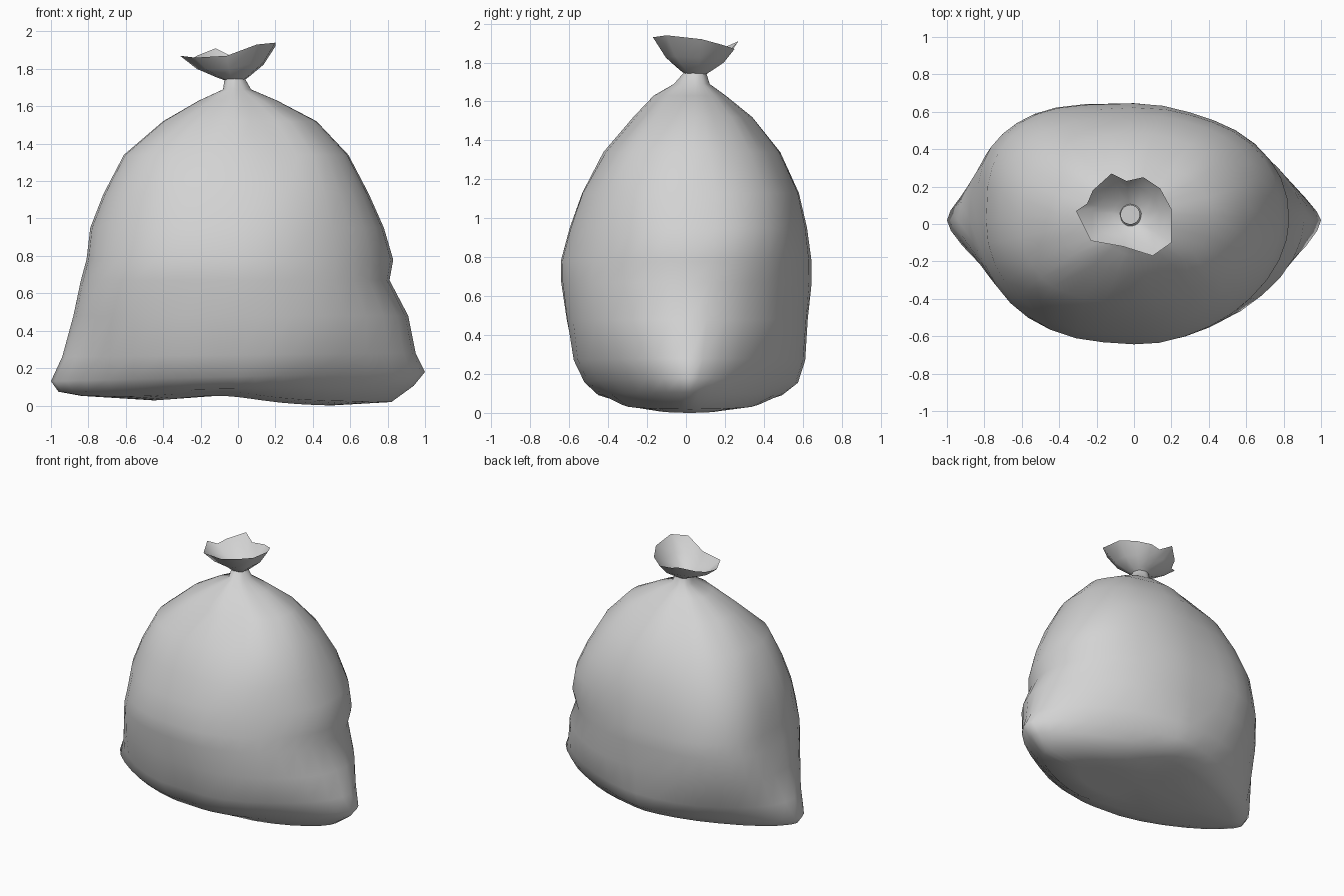
import bpy
import bmesh
import math
from mathutils import Vector, noise

cube = bpy.data.objects.get("Cube")
if cube:
    bpy.data.objects.remove(cube, do_unlink=True)

# Single colour for the whole sack
plastic = bpy.data.materials.new("grey_plastic")
plastic.use_nodes = True
plastic.diffuse_color = (0.65, 0.65, 0.65, 1)
plastic.node_tree.nodes["Principled BSDF"].inputs["Base Color"].default_value = plastic.diffuse_color
plastic.node_tree.nodes["Principled BSDF"].inputs["Roughness"].default_value = 0.6


def loft(name, rings, floor=None, angle=60):
    """Skin a stack of closed rings, optionally closing the lowest one with a fan."""
    bm = bmesh.new()
    loops = [[bm.verts.new(p) for p in ring] for ring in rings]
    count = len(loops[0])
    for low, high in zip(loops, loops[1:]):
        for i in range(count):
            j = (i + 1) % count
            bm.faces.new((low[i], low[j], high[j], high[i]))
    if floor:
        middle = bm.verts.new(floor)
        for i in range(count):
            bm.faces.new((middle, loops[0][(i + 1) % count], loops[0][i]))
    mesh = bpy.data.meshes.new(name)
    bm.to_mesh(mesh)
    bm.free()
    mesh.materials.append(plastic)
    obj = bpy.data.objects.new(name, mesh)
    bpy.context.collection.objects.link(obj)
    bpy.ops.object.select_all(action="DESELECT")
    obj.select_set(True)
    bpy.context.view_layer.objects.active = obj
    bpy.ops.object.shade_smooth_by_angle(angle=math.radians(angle))
    return obj


def lift(z, x):
    """Tilt of the corners and underside, with the underside arched in the middle."""
    if z < 0.06:
        return -0.02 * x + 0.04 * math.exp(-((x + 0.1) / 0.28) ** 2)
    return 0.025 * x * max(0, 1 - abs(z - 0.155) / 0.2)


def bag_ring(z, left, right, front, back, front_left, front_right, back_right, back_left,
             segments=36):
    """Lopsided superellipse: each quadrant has its own power, low for pinched, high for boxy."""
    blend = min(1, max(0, (z - 0.9) / 0.75))
    cx = -0.02 * blend
    cy = 0.02 + 0.03 * blend
    pleat = 0.04 * max(0, 1 - abs(z - 1.55) / 0.3)
    body = max(0, min(1, (1.6 - z) / 0.3, (z + 0.1) / 0.3))
    ring = []
    for i in range(segments):
        a = math.tau * i / segments
        c, s = math.cos(a), math.sin(a)
        if s > 0:
            power = back_right if c > 0 else back_left
        else:
            power = front_right if c > 0 else front_left
        dx = math.copysign(abs(c) ** (2 / power), c) * (right - cx if c > 0 else cx - left)
        dy = math.copysign(abs(s) ** (2 / power), s) * (back - cy if s > 0 else cy - front)
        # Soft dents over the body, gathered pleats toward the neck
        dent = noise.noise(Vector((dx * 2.6, dy * 2.6, z * 2.8)))
        scale = 1 + 0.025 * dent * body * abs(s) + pleat * math.cos(8 * a) * abs(s)
        # Shallow valley down the middle of the lower front
        if s < 0:
            scale -= 0.05 * math.exp(-((dx + 0.05) / 0.15) ** 2) * max(0, 1 - abs(z - 0.2) / 0.45)
        ring.append((cx + dx * scale, cy + dy * scale, z + lift(z, dx)))
    return ring


# Height, left, right, front, back, then the four quadrant powers
profile = [
    (0.01, -0.45, 0.5, -0.2, 0.22, 1.8, 1.8, 1.8, 1.8),
    (0.035, -0.84, 0.82, -0.36, 0.4, 1.6, 1.6, 1.6, 1.6),
    (0.09, -0.96, 0.94, -0.47, 0.49, 1.5, 1.5, 1.5, 1.5),
    (0.155, -1, 1, -0.55, 0.57, 1.5, 1.5, 1.4, 1.5),
    (0.27, -0.94, 0.95, -0.6, 0.61, 1.7, 1.7, 1.6, 1.9),
    (0.48, -0.88, 0.91, -0.62, 0.63, 2, 1.9, 1.8, 2.5),
    (0.67, -0.84, 0.81, -0.64, 0.64, 2.2, 2, 2, 3),
    (0.78, -0.81, 0.83, -0.64, 0.64, 2.2, 1.9, 2.1, 3.1),
    (0.95, -0.79, 0.78, -0.59, 0.62, 2.2, 2, 2.3, 2.9),
    (1.13, -0.72, 0.7, -0.53, 0.58, 2.3, 2.2, 2.3, 2.6),
    (1.34, -0.61, 0.59, -0.42, 0.48, 2.5, 2.3, 2.1, 2.4),
    (1.52, -0.4, 0.42, -0.26, 0.33, 2.1, 2.1, 2, 2.1),
    (1.63, -0.21, 0.21, -0.16, 0.2, 2, 2, 2, 2),
    (1.69, -0.08, 0.07, -0.06, 0.12, 2, 2, 2, 2),
    (1.76, -0.07, 0.03, 0, 0.1, 2, 2, 2, 2),
]
loft("bag_body", [bag_ring(*row) for row in profile], floor=(0, 0.02, 0.06))

# Flared ruffle above the tied neck, open in the middle
rim = [Vector(p) for p in (
    (0.2, 0.08, 1.92), (0.14, 0.19, 1.89), (0.05, 0.25, 1.87), (-0.04, 0.23, 1.87),
    (-0.12, 0.27, 1.91), (-0.22, 0.18, 1.87), (-0.25, 0.11, 1.85), (-0.31, 0.07, 1.87),
    (-0.23, -0.09, 1.86), (-0.06, -0.12, 1.87), (0.1, -0.17, 1.93), (0.2, -0.1, 1.94))]
neck_centre = Vector((-0.02, 0.05, 1.74))
neck = []
for p in rim:
    out = p - neck_centre
    out.z = 0
    neck.append(neck_centre + out.normalized() * 0.055)


def flare(spread, rise):
    ring = []
    for n, p in zip(neck, rim):
        q = n.lerp(p, spread)
        q.z = n.z + (p.z - n.z) * rise
        ring.append(q)
    return ring


loft("gathered_ruffle", [neck, flare(0.18, 0.12), flare(0.62, 0.46), rim], angle=50)
